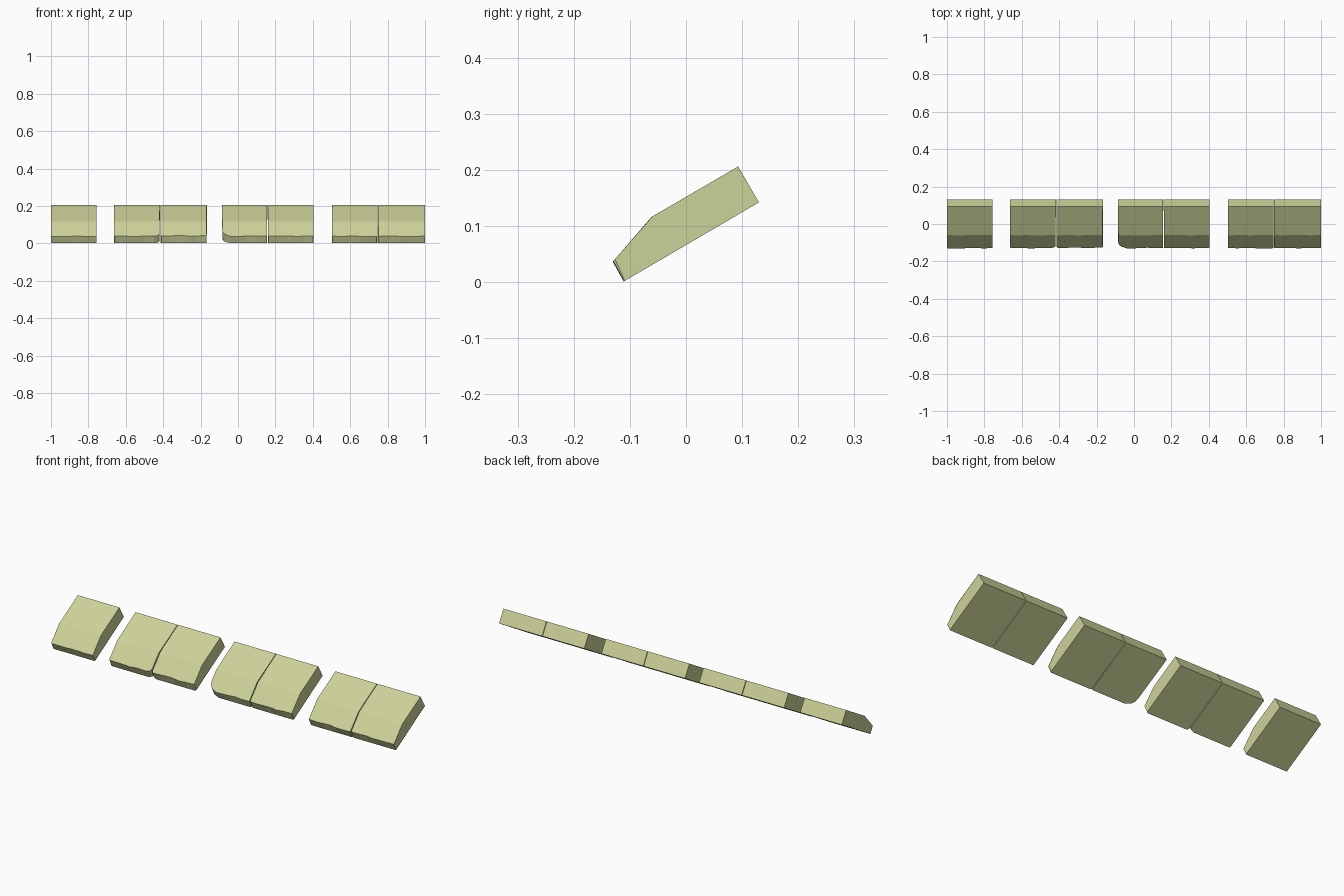
import bpy, bmesh, math, random
from mathutils import Vector

random.seed(4)
cube = bpy.data.objects.get("Cube")
if cube:
    bpy.data.objects.remove(cube)

stone = bpy.data.materials.new("pale_olive_stone")
stone.use_nodes = True
colour = (0.61, 0.645, 0.32, 1)
stone.diffuse_color = colour
stone.node_tree.nodes["Principled BSDF"].inputs["Base Color"].default_value = colour

# Tilted slab cross-section as (y, z): lower lip, back foot, back top, ridge, upper lip
PROFILE = [(-0.111, 0.001), (0.13, 0.142), (0.093, 0.206), (-0.06, 0.117), (-0.13, 0.037)]
SLOPE = Vector((0, 0.241, 0.141)).normalized()    # along the underside
CHAMFER = Vector((0, 0.07, 0.08)).normalized()    # along the front bevel


def rounding(distance, radius):
    """Pull-back of a rounded corner at a distance from the block end."""
    if distance >= radius:
        return 0
    return radius - math.sqrt(radius ** 2 - (radius - distance) ** 2)


def stone_block(name, x0, x1, round0, round1, wear):
    """Loft one block along x, with worn lip edges and rounded front corners."""
    stations = {x0, x1}
    for t in (0.2, 0.35, 0.5, 0.65, 0.8):
        stations.add(x0 + (x1 - x0) * t)
    for f in (0.1, 0.35, 1):
        stations.add(x0 + round0 * f)
        stations.add(x1 - round1 * f)
    bm = bmesh.new()
    rings = []
    for x in sorted(stations):
        pull = rounding(x - x0, round0) + rounding(x1 - x, round1)
        ring = [Vector((x, y, z)) for y, z in PROFILE]
        ring[0] += SLOPE * pull
        ring[4] += CHAMFER * (pull + random.uniform(-0.2, 1) * wear)
        ring[3] += SLOPE * random.uniform(-0.3, 0.3) * wear
        # Slightly chipped ends
        if x in (x0, x1):
            inward = 1 if x == x0 else -1
            for i in (0, 3, 4):
                ring[i].x += inward * random.uniform(0, 0.5) * wear
        rings.append([bm.verts.new(p) for p in ring])
    n = len(PROFILE)
    for a, b in zip(rings, rings[1:]):
        for i in range(n):
            j = (i + 1) % n
            bm.faces.new((a[i], a[j], b[j], b[i]))
    bm.faces.new(rings[0])
    bm.faces.new(rings[-1])
    bmesh.ops.recalc_face_normals(bm, faces=bm.faces)
    mesh = bpy.data.meshes.new(name)
    bm.to_mesh(mesh)
    bm.free()
    mesh.materials.append(stone)
    obj = bpy.data.objects.new(name, mesh)
    bpy.context.collection.objects.link(obj)


# Single end block, then three pairs separated by hairline seams
BLOCKS = [
    ("right_end_block", -1.0, -0.757, 0.003, 0.003, 0.002),
    ("right_pair_outer_block", -0.663, -0.418, 0.006, 0.028, 0.006),
    ("right_pair_inner_block", -0.415, -0.167, 0.014, 0.01, 0.006),
    ("middle_pair_right_block", -0.085, 0.156, 0.05, 0.005, 0.005),
    ("middle_pair_left_block", 0.159, 0.403, 0.008, 0.005, 0.005),
    ("left_pair_inner_block", 0.503, 0.746, 0.003, 0.005, 0.004),
    ("left_pair_outer_block", 0.749, 1.0, 0.006, 0.004, 0.005),
]
for block in BLOCKS:
    stone_block(*block)
